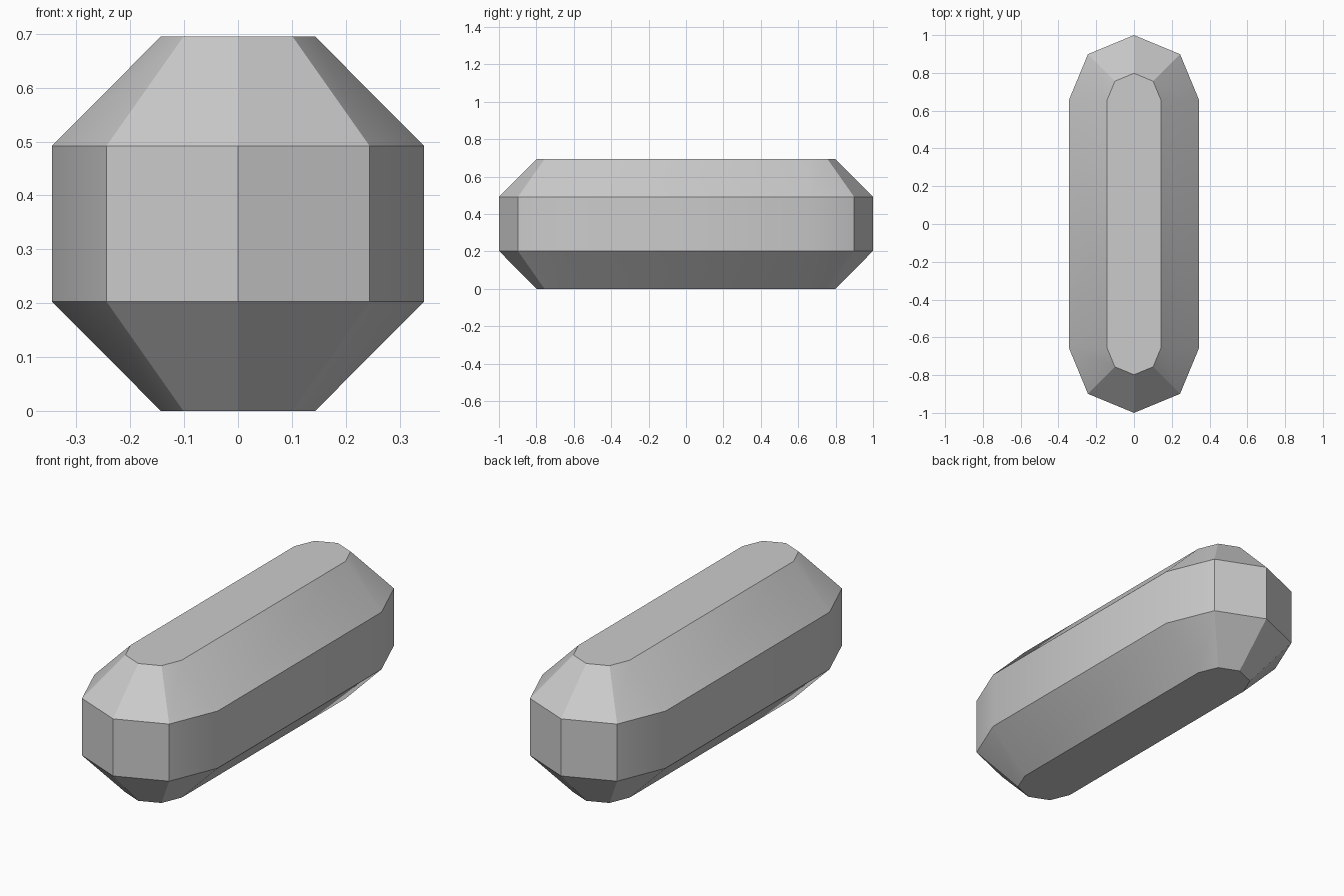
import bpy
import bmesh
from math import sin, cos, pi, radians

cube = bpy.data.objects.get("Cube")
if cube:
    bpy.data.objects.remove(cube, do_unlink=True)

END_CENTRE = 0.655   # distance of each rounded end's centre from the middle
OUTER, INNER = 0.345, 0.143
LEVELS = [(0, INNER), (0.203, OUTER), (0.492, OUTER), (0.695, INNER)]


def capsule_ring(bm, radius, z):
    """Long outline with a four-sided half round at each end."""
    ring = []
    for side in (1, -1):
        for i in range(5):
            a = i * pi / 4
            ring.append(bm.verts.new((side * radius * cos(a),
                                      side * (END_CENTRE + radius * sin(a)), z)))
    return ring


# Material
grey = bpy.data.materials.new("light grey")
grey.use_nodes = True
colour = (0.6, 0.6, 0.6, 1)
grey.diffuse_color = colour
grey.node_tree.nodes["Principled BSDF"].inputs["Base Color"].default_value = colour

# Chamfered bar: stacked outlines joined by walls and closed by caps
bm = bmesh.new()
rings = [capsule_ring(bm, r, z) for z, r in LEVELS]
for low, high in zip(rings, rings[1:]):
    n = len(low)
    for i in range(n):
        j = (i + 1) % n
        bm.faces.new((low[i], low[j], high[j], high[i]))
bm.faces.new(reversed(rings[0]))
bm.faces.new(rings[-1])
bmesh.ops.recalc_face_normals(bm, faces=bm.faces)

mesh = bpy.data.meshes.new("chamfered_bar")
bm.to_mesh(mesh)
bm.free()
mesh.materials.append(grey)
bar = bpy.data.objects.new("chamfered_bar", mesh)
bpy.context.collection.objects.link(bar)

# Smooth only the gentle joins between the long sides and the ends
bpy.ops.object.select_all(action="DESELECT")
bar.select_set(True)
bpy.context.view_layer.objects.active = bar
bpy.ops.object.shade_smooth_by_angle(angle=radians(30))
